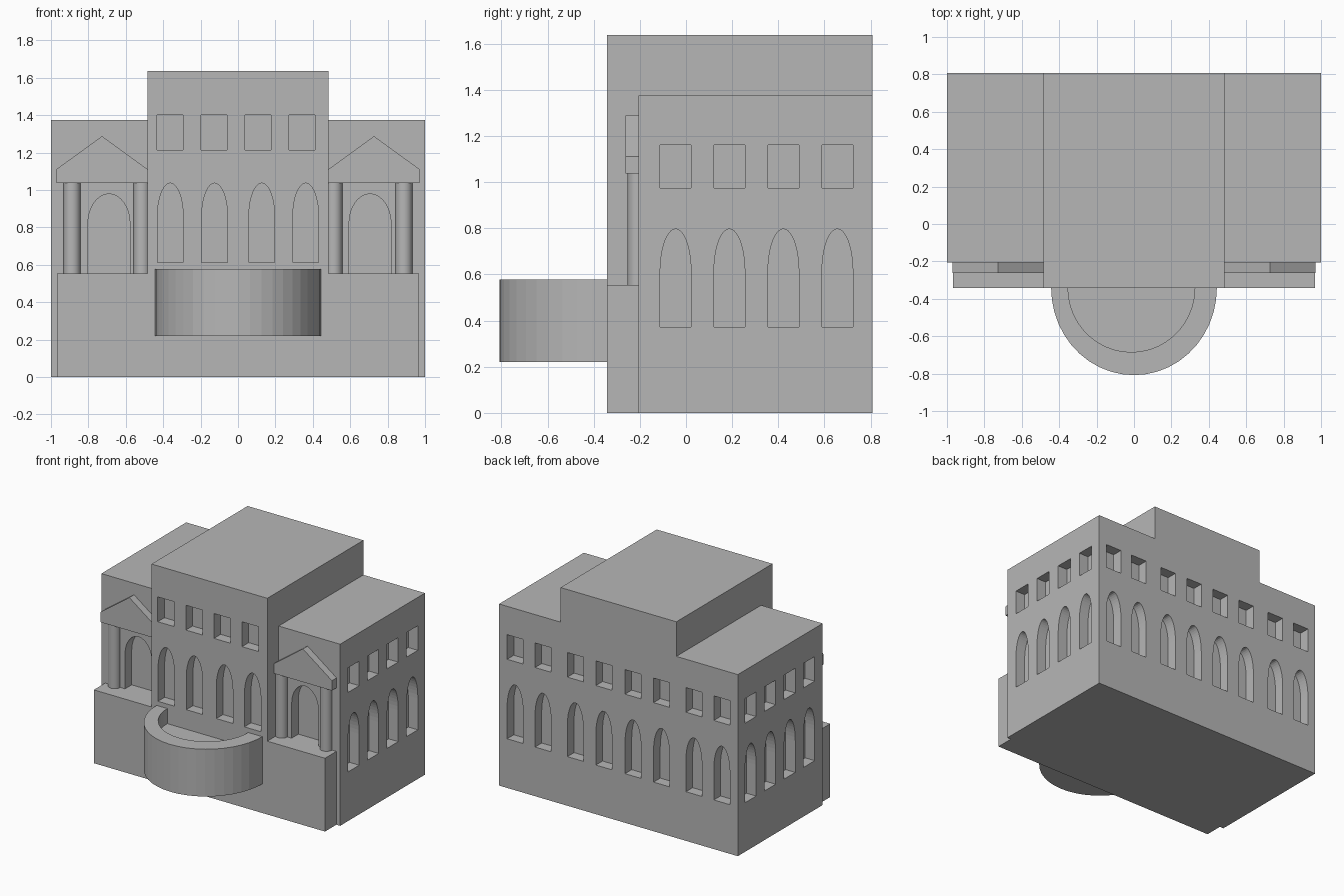
import bpy, bmesh
from math import sin, cos, pi
from mathutils import Vector

if "Cube" in bpy.data.objects:
    bpy.data.objects.remove(bpy.data.objects["Cube"])

stone = bpy.data.materials.new("grey stone")
stone.use_nodes = True
colour = (0.47, 0.47, 0.47, 1)
stone.diffuse_color = colour
stone.node_tree.nodes["Principled BSDF"].inputs["Base Color"].default_value = colour

X, Y, Z = Vector((1, 0, 0)), Vector((0, 1, 0)), Vector((0, 0, 1))
FRONT, WING_FRONT, BACK = -0.342, -0.206, 0.808
HALL, PODIUM = 0.485, 0.555
DEPTH = 0.08


def prism(bm, points, u, v, n, start, end):
    """Extrude a flat outline, drawn along u and v, from start to end along n."""
    low, high = ([bm.verts.new(u * a + v * b + n * d) for a, b in points]
                 for d in (start, end))
    bm.faces.new(low)
    bm.faces.new(high)
    for i in range(len(points)):
        j = (i + 1) % len(points)
        bm.faces.new((low[i], low[j], high[j], high[i]))


def finish(name, bm):
    bmesh.ops.recalc_face_normals(bm, faces=bm.faces[:])
    mesh = bpy.data.meshes.new(name)
    bm.to_mesh(mesh)
    bm.free()
    mesh.materials.append(stone)
    obj = bpy.data.objects.new(name, mesh)
    bpy.context.collection.objects.link(obj)
    return obj


def solid(name, *args):
    bm = bmesh.new()
    prism(bm, *args)
    return finish(name, bm)


def rect(a0, a1, b0, b1):
    return [(a0, b0), (a1, b0), (a1, b1), (a0, b1)]


def arc(cx, cy, rx, ry, start, end, steps):
    angles = [start + (end - start) * i / steps for i in range(steps + 1)]
    return [(cx + rx * cos(t), cy + ry * sin(t)) for t in angles]


def arch(c, half, base, spring, top):
    return [(c - half, base), (c + half, base)] + arc(c, spring, half, top - spring, 0, pi, 20)


def recess(bm, outline, u, n, wall):
    """Add a cutter that sinks an outline into the wall at this distance along n."""
    prism(bm, outline, u, Z, n, wall - DEPTH, wall + 0.05)


def window_pair(bm, c, u, n, wall):
    recess(bm, rect(c - 0.067, c + 0.067, 0.974, 1.16), u, n, wall)
    recess(bm, arch(c, 0.067, 0.372, 0.61, 0.797), u, n, wall)


def carve(obj, bm):
    cutter = finish("window_cutter", bm)
    cutter.hide_render = True
    mod = obj.modifiers.new("windows", "BOOLEAN")
    mod.operation, mod.solver, mod.object = "DIFFERENCE", "EXACT", cutter
    graph = bpy.context.evaluated_depsgraph_get()
    carved = bpy.data.meshes.new_from_object(obj.evaluated_get(graph))
    obj.modifiers.clear()
    obj.data = carved
    carved.materials.clear()
    carved.materials.append(stone)
    for poly in carved.polygons:
        poly.material_index = 0
    bpy.data.objects.remove(cutter)


# Central hall with front and back windows
hall = solid("central_hall", rect(-HALL, HALL, 0, 1.637), X, Z, Y, FRONT, BACK)
cuts = bmesh.new()
for c in (-0.364, -0.128, 0.107, 0.342):
    recess(cuts, rect(c - 0.069, c + 0.069, 1.214, 1.402), X, -Y, -FRONT)
for c in (-0.362, -0.125, 0.127, 0.362):
    recess(cuts, arch(c, 0.069, 0.612, 0.855, 1.037), X, -Y, -FRONT)
for c in (-0.361, -0.122, 0.122, 0.361):
    window_pair(cuts, c, X, Y, BACK)
carve(hall, cuts)

# Wings, each with a porch on a podium
for side, s in (("left", 1), ("right", -1)):
    wing = solid(side + "_wing", rect(HALL * s, s, 0, 1.375), X, Z, Y, WING_FRONT, BACK)
    cuts = bmesh.new()
    for c in (-0.045, 0.188, 0.422, 0.656):
        window_pair(cuts, c, Y, X * s, 1)
    for c in (0.632, 0.866):
        window_pair(cuts, c * s, X, Y, BACK)
    door = 0.706 if s > 0 else -0.69
    recess(cuts, arch(door, 0.112, PODIUM, 0.82, 0.979), X, -Y, -WING_FRONT)
    carve(wing, cuts)

    solid(side + "_podium", rect(HALL * s, 0.968 * s, 0, PODIUM), X, Z, Y, FRONT, WING_FRONT)

    gable = [(HALL, 1.037), (0.97, 1.037), (0.97, 1.112), (0.727, 1.288), (HALL, 1.112)]
    solid(side + "_pediment", [(a * s, b) for a, b in gable], X, Z, Y, -0.262, WING_FRONT)

    for place, cx in (("inner", 0.513), ("outer", 0.887)):
        bpy.ops.mesh.primitive_cylinder_add(vertices=32, radius=0.045, depth=1.037 - PODIUM,
                                            location=(cx * s, -0.208, (1.037 + PODIUM) / 2))
        column = bpy.context.object
        column.name = f"{side}_{place}_column"
        column.data.materials.append(stone)
        bpy.ops.object.shade_smooth_by_angle()

# Rounded balcony: parapet ring and sunken floor
outer = arc(0, FRONT, 0.443, 0.466, pi, 2 * pi, 22)
inner = arc(-0.014, FRONT, 0.339, 0.343, pi, 2 * pi, 22)
solid("balcony_parapet", outer + inner[::-1], X, Y, Z, 0.22, 0.578)
solid("balcony_floor", inner, X, Y, Z, 0.22, 0.464)
